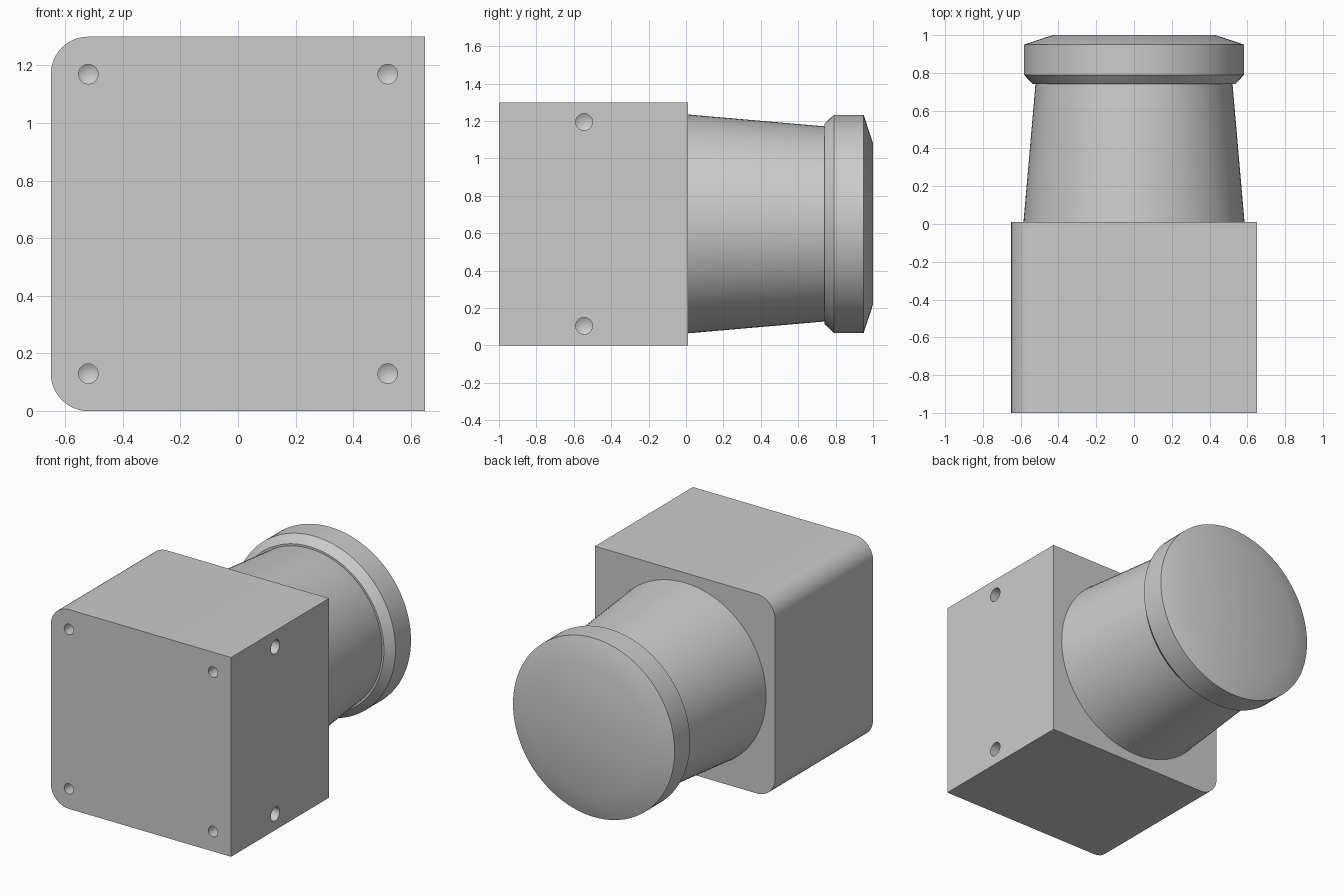
import bpy
import bmesh
from math import cos, sin, pi
from mathutils import Matrix, Vector

default = bpy.data.objects.get("Cube")
if default:
    bpy.data.objects.remove(default, do_unlink=True)

HALF = 0.65            # half width of the block, also the height of the knob axis
FRONT, BACK = -1.0, 0.01
CORNER = 0.13

grey = bpy.data.materials.new("plain_grey")
grey.use_nodes = True
colour = (0.6, 0.6, 0.6, 1)
grey.diffuse_color = colour
grey.node_tree.nodes["Principled BSDF"].inputs["Base Color"].default_value = colour


def make_object(name, bm):
    bmesh.ops.recalc_face_normals(bm, faces=bm.faces)
    mesh = bpy.data.meshes.new(name)
    bm.to_mesh(mesh)
    bm.free()
    mesh.materials.append(grey)
    obj = bpy.data.objects.new(name, mesh)
    bpy.context.collection.objects.link(obj)
    return obj


def activate(obj):
    bpy.ops.object.select_all(action='DESELECT')
    obj.select_set(True)
    bpy.context.view_layer.objects.active = obj


def smooth(obj):
    activate(obj)
    bpy.ops.object.shade_smooth_by_angle(angle=pi / 6)


def lathe(bm, profile, matrix, sides):
    """Closed turned solid from (radius, distance) pairs along local z."""
    rings = []
    for r, d in profile:
        if r == 0:
            rings.append([bm.verts.new(matrix @ Vector((0, 0, d)))])
        else:
            rings.append([bm.verts.new(matrix @ Vector((
                r * cos(2 * pi * i / sides), r * sin(2 * pi * i / sides), d)))
                for i in range(sides)])
    for a, b in zip(rings, rings[1:]):
        for i in range(sides):
            j = (i + 1) % sides
            if len(b) == 1:
                bm.faces.new((a[i], a[j], b[0]))
            else:
                bm.faces.new((a[i], a[j], b[j], b[i]))
    for ring in (rings[0], rings[-1]):
        if len(ring) > 1:
            bm.faces.new(ring)


# Block, with its two right-hand long edges rounded
bm = bmesh.new()
bmesh.ops.create_cube(bm, size=1, matrix=Matrix.Translation(
    (0, (FRONT + BACK) / 2, HALF)) @ Matrix.Diagonal((2 * HALF, BACK - FRONT, 2 * HALF, 1)))
edges = [e for e in bm.edges if all(v.co.x < 0 for v in e.verts)
         and abs(e.verts[0].co.y - e.verts[1].co.y) > 0.5]
bmesh.ops.bevel(bm, geom=edges, offset=CORNER, segments=12, profile=0.5, affect='EDGES')
block = make_object("block", bm)

# Drilled screw holes with pointed bottoms: four in the front, two in the left side
bm = bmesh.new()
into_front = Matrix.Rotation(-pi / 2, 4, 'X')
into_side = Matrix.Rotation(-pi / 2, 4, 'Y')


def drill(place, turn, radius, depth):
    lathe(bm, [(radius, -0.05), (radius, depth), (0, depth + radius * 0.6)],
          Matrix.Translation(place) @ turn, 24)


for up in (-1, 1):
    for side in (-1, 1):
        drill((side * 0.52, FRONT, HALF + up * 0.52), into_front, 0.034, 0.15)
    drill((HALF, -0.545, HALF + up * 0.545), into_side, 0.045, 0.15)
holes = make_object("hole_cutter", bm)
holes.hide_render = True

cut = block.modifiers.new("holes", 'BOOLEAN')
cut.operation = 'DIFFERENCE'
cut.solver = 'EXACT'
cut.object = holes
activate(block)
bpy.ops.object.modifier_apply(modifier=cut.name)
bpy.data.objects.remove(holes, do_unlink=True)
smooth(block)

# Tapered stem and chamfered cap, turned about the y axis
axis = Matrix.Translation((0, 0, HALF)) @ into_front
for name, profile in (
    ("knob_stem", [(0.585, BACK), (0.52, 0.76)]),
    ("knob_cap", [(0.535, 0.74), (0.583, 0.79), (0.583, 0.95), (0.43, 1.0)]),
):
    bm = bmesh.new()
    lathe(bm, profile, axis, 96)
    smooth(make_object(name, bm))
